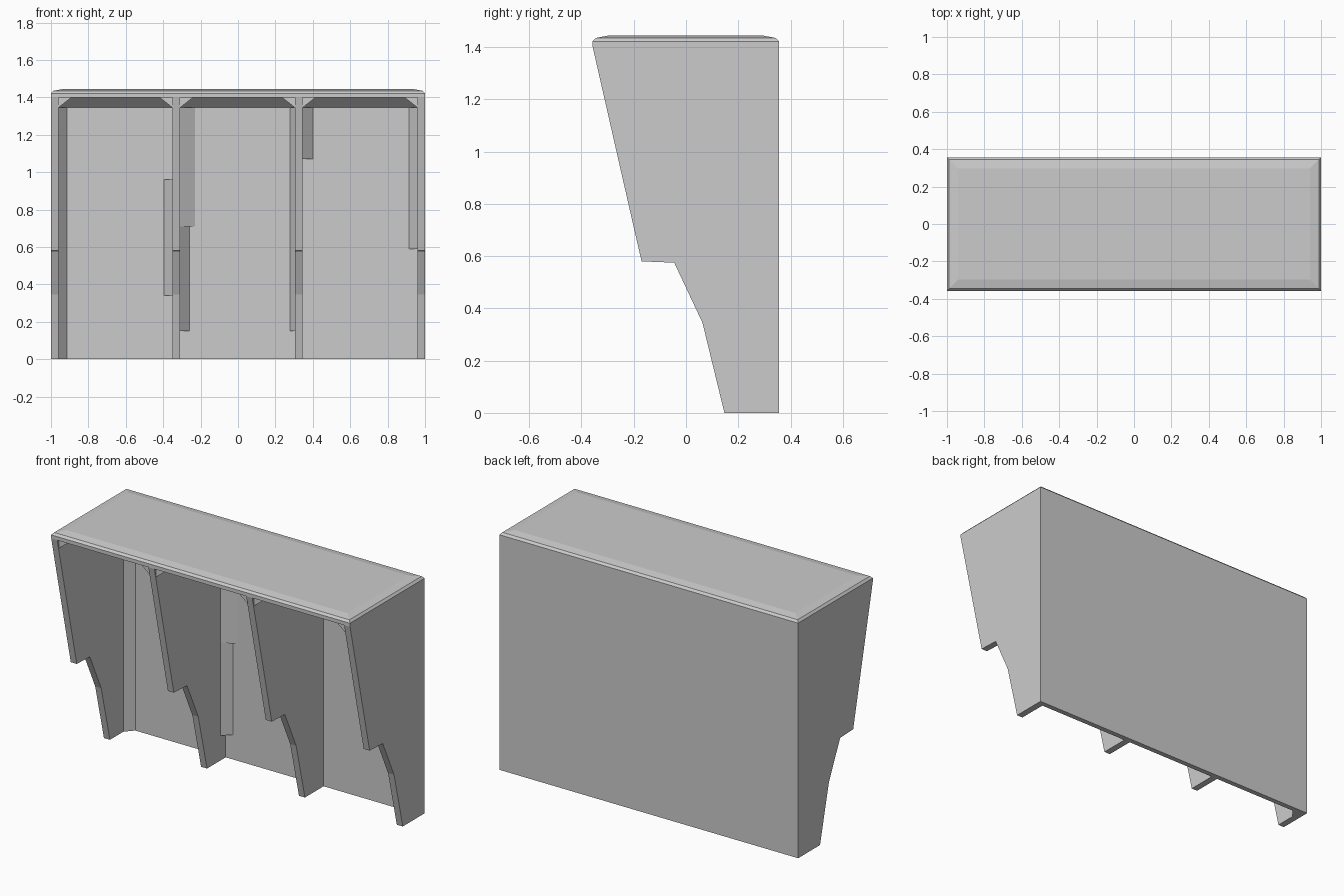
import bpy, bmesh
from mathutils import Vector

if "Cube" in bpy.data.objects:
    bpy.data.objects.remove(bpy.data.objects["Cube"])


def make(name, rings):
    """Loft matching rings of points into a closed, flat-shaded solid."""
    bm = bmesh.new()
    loops = [[bm.verts.new(p) for p in ring] for ring in rings]
    n = len(loops[0])
    for a, b in zip(loops, loops[1:]):
        for i in range(n):
            j = (i + 1) % n
            bm.faces.new((a[i], a[j], b[j], b[i]))
    bm.faces.new(loops[0])
    bm.faces.new(loops[-1])
    bmesh.ops.recalc_face_normals(bm, faces=bm.faces)
    me = bpy.data.meshes.new(name)
    bm.to_mesh(me)
    bm.free()
    ob = bpy.data.objects.new(name, me)
    bpy.context.collection.objects.link(ob)
    return ob


def prism(name, profile, axis, a, b):
    """Extrude a 2D profile from a to b along x, y or z."""
    place = {'x': lambda u, v, t: Vector((t, u, v)),
             'y': lambda u, v, t: Vector((u, t, v)),
             'z': lambda u, v, t: Vector((u, v, t))}[axis]
    return make(name, [[place(u, v, t) for u, v in profile] for t in (a, b)])


CEIL, BACK_IN, BACK = 1.40, 0.325, 0.356

# Top slab with softened upper edges
rings = []
for z, d in ((CEIL, 0), (1.422, 0), (1.435, 0.012), (1.444, 0.06)):
    x, y0, y1 = 1 - d, -0.358 + d, BACK - d
    rings.append([Vector(p) for p in ((-x, y0, z), (x, y0, z), (x, y1, z), (-x, y1, z))])
make("top_slab", rings)

# Back panel
prism("back_panel", [(BACK_IN, 0), (BACK, 0), (BACK, CEIL), (BACK_IN, CEIL)], 'x', -1, 1)

# Four stepped dividers
side = [(0.147, 0), (BACK_IN, 0), (BACK_IN, CEIL), (-0.357, CEIL), (-0.20, 0.71),
        (-0.17, 0.58), (-0.045, 0.575), (0.063, 0.345)]
walls = [(-1, -0.96), (-0.35, -0.31), (0.305, 0.345), (0.96, 1)]
for i, (a, b) in enumerate(walls):
    prism(f"divider_{i + 1}", side, 'x', a, b)

# Sloped gussets under the slab, on both sides of each bay and along the back
for i in range(3):
    left, right = walls[i][1], walls[i + 1][0]
    for tag, x, s in (("left", left, 1), ("right", right, -1)):
        prism(f"gusset_{tag}_{i + 1}", [(x, CEIL), (x, 1.345), (x + s * 0.07, CEIL)],
              'y', -0.34, BACK_IN)
    prism(f"back_gusset_{i + 1}", [(BACK_IN, CEIL), (BACK_IN, 1.345), (BACK_IN - 0.06, CEIL)],
          'x', left, right)

# Corner fillets where dividers meet the back: wall x, signed width, bottom, top
fillets = [(-0.96, 0.045, 0, 1.345), (-0.35, -0.045, 0.34, 0.96),
           (-0.31, 0.05, 0.15, 0.71), (-0.31, 0.08, 0.71, 1.345),
           (0.305, -0.028, 0.15, 1.345), (0.345, 0.055, 1.07, 1.345),
           (0.96, -0.045, 0.59, 1.345)]
for i, (x, w, z0, z1) in enumerate(fillets):
    prism(f"corner_fillet_{i + 1}", [(x, BACK_IN), (x + w, BACK_IN), (x, BACK_IN - 0.05)],
          'z', z0, z1)
